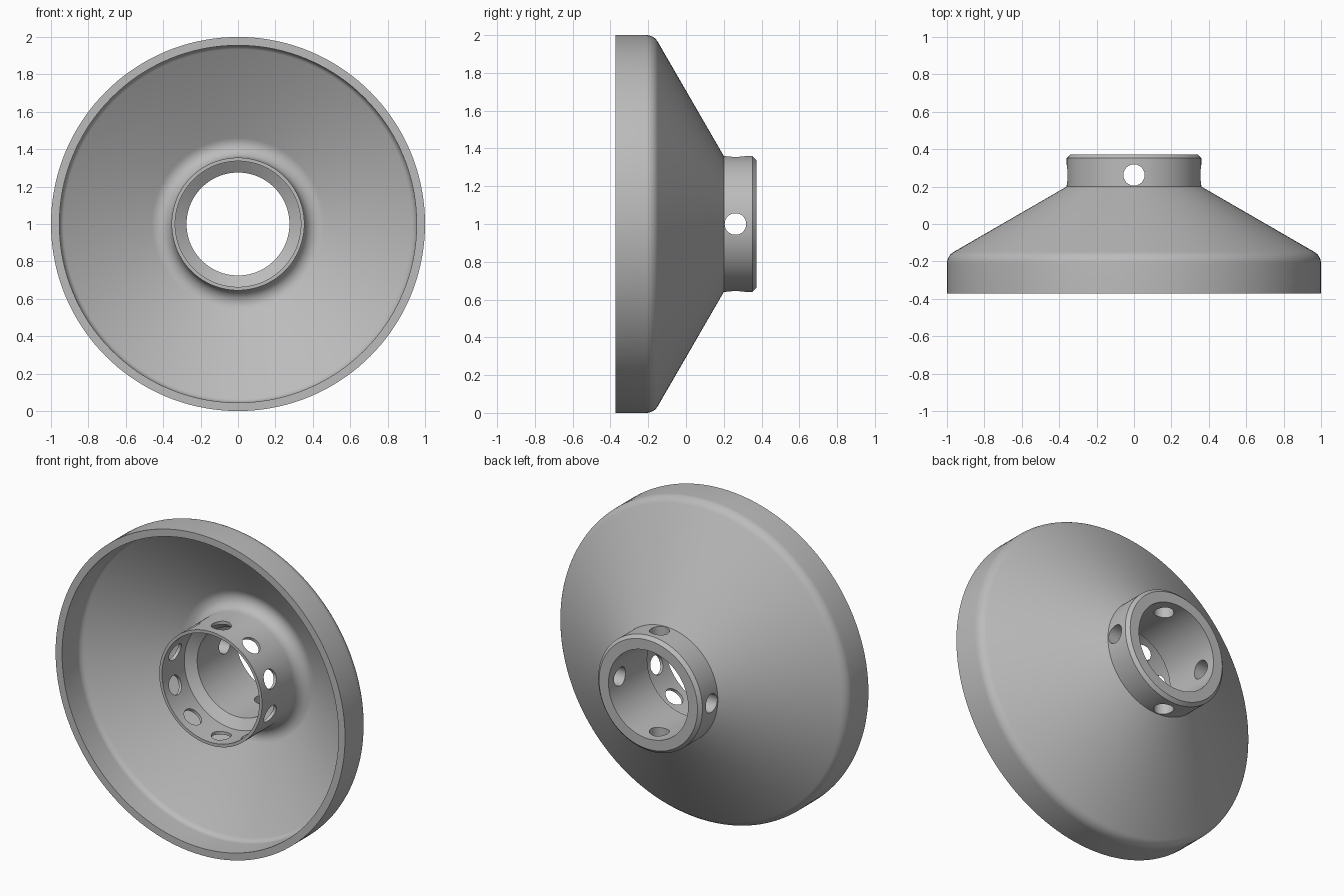
import bpy, bmesh, math
from mathutils import Vector, Matrix

if "Cube" in bpy.data.objects:
    bpy.data.objects.remove(bpy.data.objects["Cube"])

SEGMENTS = 144
CENTRE = Vector((0, 0, 1))

grey = bpy.data.materials.new("satin_grey")
grey.use_nodes = True
colour = (0.5, 0.5, 0.5, 1)
grey.diffuse_color = colour
grey.node_tree.nodes["Principled BSDF"].inputs["Base Color"].default_value = colour


def make_object(name, bm):
    bmesh.ops.recalc_face_normals(bm, faces=bm.faces)
    mesh = bpy.data.meshes.new(name)
    bm.to_mesh(mesh)
    bm.free()
    mesh.materials.append(grey)
    obj = bpy.data.objects.new(name, mesh)
    bpy.context.collection.objects.link(obj)
    return obj


def round_corners(profile, steps=8):
    """Replace each corner that has a radius with a tangent arc."""
    points = []
    for i, (r, y, radius) in enumerate(profile):
        corner = Vector((r, y))
        if not radius:
            points.append(corner)
            continue
        a = (Vector(profile[i - 1][:2]) - corner).normalized()
        b = (Vector(profile[(i + 1) % len(profile)][:2]) - corner).normalized()
        half = a.angle(b) / 2
        middle = corner + (a + b).normalized() * (radius / math.sin(half))
        reach = radius / math.tan(half)
        start, end = corner + a * reach - middle, corner + b * reach - middle
        turn = math.pi - 2 * half
        for k in range(steps + 1):
            t = turn * k / steps
            points.append(middle + (start * math.sin(turn - t) + end * math.sin(t)) / math.sin(turn))
    return points


def lathe(name, points):
    """Revolve a closed (radius, y) outline around the y axis."""
    bm = bmesh.new()
    rings = []
    for k in range(SEGMENTS):
        t = math.tau * k / SEGMENTS
        rings.append([bm.verts.new(CENTRE + Vector((p.x * math.cos(t), p.y, p.x * math.sin(t))))
                      for p in points])
    for k, ring in enumerate(rings):
        following = rings[(k + 1) % SEGMENTS]
        for j in range(len(points)):
            n = (j + 1) % len(points)
            bm.faces.new((ring[j], ring[n], following[n], following[j]))
    return make_object(name, bm)


def radial_drills(bm, count, y, inner, outer, radius):
    """Add a ring of radial cylinders, the first pointing straight up."""
    for k in range(count):
        place = (Matrix.Translation(CENTRE + Vector((0, y, 0)))
                 @ Matrix.Rotation(math.tau * k / count, 4, 'Y')
                 @ Matrix.Translation((0, 0, (inner + outer) / 2)))
        bmesh.ops.create_cone(bm, cap_ends=True, segments=40, radius1=radius,
                              radius2=radius, depth=outer - inner, matrix=place)


# Flared dish, neck and inner tube as one turned section
section = [
    (1.0, -0.372, 0), (1.0, -0.17, 0.07),            # outer rim
    (0.36, 0.2, 0), (0.36, 0.352, 0),                # cone and neck
    (0.34, 0.372, 0), (0.275, 0.372, 0),             # chamfered neck end
    (0.275, -0.01, 0), (0.336, -0.05, 0),            # bore and its seat
    (0.336, -0.27, 0), (0.355, -0.27, 0),            # tube mouth
    (0.355, 0.151, 0.07), (0.955, -0.196, 0.045),    # inside of the cone
    (0.955, -0.372, 0),                              # inner rim
]
dish = lathe("flared_dish", round_corners(section))

# Four neck holes and ten tube holes
drill_mesh = bmesh.new()
radial_drills(drill_mesh, 4, 0.262, 0.2, 0.45, 0.057)
radial_drills(drill_mesh, 10, -0.165, 0.25, 0.42, 0.057)
drills = make_object("hole_cutter", drill_mesh)
drills.hide_render = True

cut = dish.modifiers.new("holes", 'BOOLEAN')
cut.object = drills
cut.operation = 'DIFFERENCE'
cut.solver = 'EXACT'

bpy.ops.object.select_all(action='DESELECT')
dish.select_set(True)
bpy.context.view_layer.objects.active = dish
bpy.ops.object.modifier_apply(modifier=cut.name)
bpy.data.objects.remove(drills)
bpy.ops.object.shade_smooth_by_angle(angle=math.radians(25))
